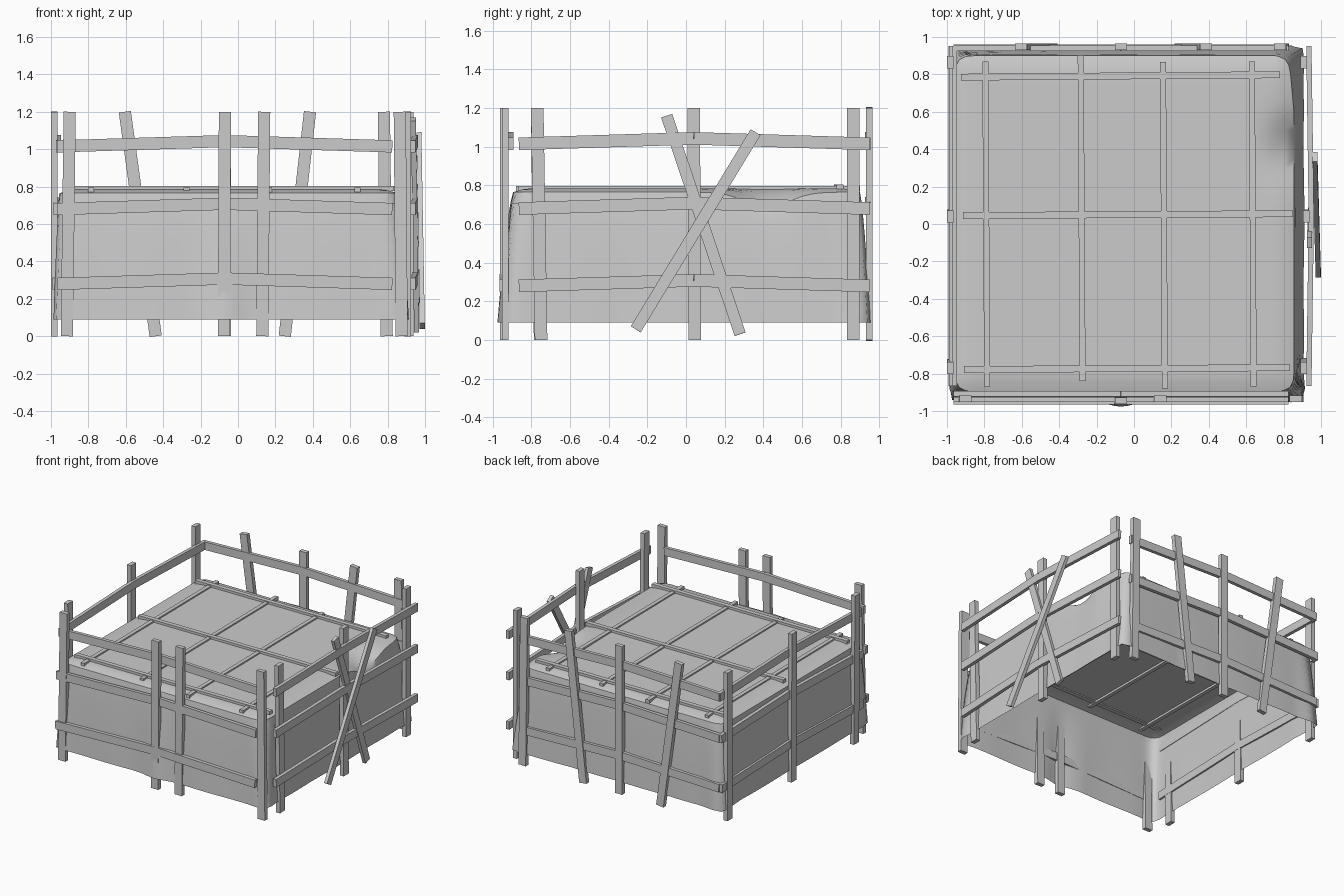
import bpy, bmesh, math
from mathutils import Vector, Matrix

if "Cube" in bpy.data.objects:
    bpy.data.objects.remove(bpy.data.objects["Cube"])


def plank(name, p0, p1, width, normal, thick):
    """Straight board from p0 to p1, its broad face looking along normal."""
    p0, p1 = Vector(p0), Vector(p1)
    along = (p1 - p0).normalized()
    side = along.cross(Vector(normal)).normalized()
    out = side.cross(along)
    m = Matrix((side * width, out * thick, along * (p1 - p0).length)).transposed().to_4x4()
    m.translation = (p0 + p1) / 2
    bm = bmesh.new()
    bmesh.ops.create_cube(bm, size=1, matrix=m)
    bmesh.ops.recalc_face_normals(bm, faces=bm.faces)
    me = bpy.data.meshes.new(name)
    bm.to_mesh(me)
    bm.free()
    ob = bpy.data.objects.new(name, me)
    bpy.context.collection.objects.link(ob)
    return ob


def fence(name, place, normal, posts, post_off, rail, rail_offs):
    """One side: posts (bottom, top) and three bent rails (start, middle, end)."""
    for (a, b), off in zip(posts, post_off):
        plank(name + "_post", place(a, off, 0), place(b, off, 1.2), 0.065, normal, 0.035)
    a, mid, b = rail
    for z, (off, off_mid) in zip((0.29, 0.69, 1.025), rail_offs):
        centre = place(mid, off_mid, z + 0.018)
        plank(name + "_rail", place(a, off, z - 0.01), centre, 0.065, normal, 0.028)
        plank(name + "_rail", centre, place(b, off, z - 0.01), 0.065, normal, 0.028)


def along_x(s, off, z):
    return (s, off, z)


def along_y(s, off, z):
    return (off, s, z)


# four fence sides
fence("front", along_x, (0, 1, 0),
      [(-0.915, -0.9), (-0.075, -0.07), (0.13, 0.14), (0.875, 0.865)],
      [-0.935, -0.945, -0.935, -0.935], (-0.965, -0.07, 0.825),
      [(-0.95, -0.95), (-0.938, -0.938), (-0.908, -0.908)])
fence("back", along_x, (0, 1, 0),
      [(-0.44, -0.605), (-0.07, -0.07), (0.25, 0.385), (0.795, 0.78)],
      [0.948] * 4, (-0.965, -0.07, 0.825),
      [(0.945, 0.945), (0.94, 0.94), (0.94, 0.94)])
fence("left", along_y, (1, 0, 0),
      [(-0.755, -0.77), (0.045, 0.04), (0.865, 0.865)],
      [-0.983] * 3, (-0.865, 0.04, 0.95),
      [(-0.978, -0.978), (-0.972, -0.972), (-0.96, -0.96)])
fence("right", along_y, (1, 0, 0),
      [(-0.75, -0.77), (0.045, 0.04), (0.865, 0.865)],
      [0.907, 0.922, 0.907], (-0.865, 0.04, 0.95),
      [(0.935, 0.948)] * 3)

# crossed boards on the right side
plank("cross_board", (0.955, 0.28, 0.03), (0.938, -0.1, 1.16), 0.06, (1, 0, 0), 0.027)
plank("cross_board", (0.985, -0.26, 0.055), (0.967, 0.36, 1.075), 0.06, (1, 0, 0), 0.027)

# roof lattice
for x0, x1, y0, y1 in ((-0.785, -0.795, -0.87, 0.87), (-0.275, -0.285, -0.84, 0.9),
                       (0.165, 0.155, -0.88, 0.865), (0.64, 0.63, -0.87, 0.87)):
    plank("roof_slat_long", (x0, y0, 0.782), (x1, y1, 0.782), 0.032, (0, 0, 1), 0.028)
for x0, x1, y0, y1 in ((-0.925, 0.78, 0.785, 0.798), (-0.915, 0.85, 0.045, 0.055),
                       (-0.91, 0.835, -0.778, -0.768)):
    plank("roof_slat_cross", (x0, y0, 0.79), (x1, y1, 0.79), 0.036, (0, 0, 1), 0.028)


# tarpaulin: a grid whose middle is the roof and whose rim is folded down as walls
def drape(u, v):
    m = max(abs(u), abs(v))
    rim = 0.6
    t = max(0.0, (m - rim) / (1 - rim))
    k = 1 / m if m > rim else 1 / rim
    a, b = u * k, v * k
    flare = t ** 0.7
    left, right = -0.955 - 0.022 * flare, 0.855 + 0.05 * flare
    front, back = -0.895 - 0.05 * flare, 0.9 + 0.043 * flare
    x = left + (right - left) * (a + 1) / 2
    y = front + (back - front) * (b + 1) / 2
    edge = max(abs(a), abs(b))
    if edge > 0.999:
        corner = min(abs(a), abs(b)) ** 6
        # flare at the corners, rounded off at the very tip
        wave = flare * (0.022 * corner + 0.006 * math.sin(7 * a - 4 * b + 1))
        cut = max(0, abs(a) + abs(b) - 1.93) * 0.3
        if abs(b) > 0.999:
            if b < 0:
                wave -= flare * 0.025 * math.exp(-((x + 0.07) / 0.09) ** 2)
            y += math.copysign(wave, b)
        if abs(a) > 0.999:
            x += math.copysign(wave, a)
        x -= math.copysign(cut, a)
        y -= math.copysign(cut, b)
    if t > 0:
        z = 0.765 - 0.675 * t
    else:
        z = 0.785 - 0.02 * max(0, (edge - 0.88) / 0.12) ** 2
    # sagging fold near the right back corner
    dent = math.exp(-((x - 0.87) / 0.14) ** 2 - ((y - 0.42) / 0.16) ** 2) * (1 - t) ** 3
    z -= 0.08 * dent
    x -= 0.03 * max(0, y - 0.6) * 3 * (1 - t) * (a > 0.9)
    return (x, y, z)


bm = bmesh.new()
bmesh.ops.create_grid(bm, x_segments=60, y_segments=60, size=1)
for vert in bm.verts:
    vert.co = drape(vert.co.x, vert.co.y)
bmesh.ops.recalc_face_normals(bm, faces=bm.faces)
me = bpy.data.meshes.new("tarpaulin")
bm.to_mesh(me)
bm.free()
tarp = bpy.data.objects.new("tarpaulin", me)
bpy.context.collection.objects.link(tarp)
bpy.context.view_layer.objects.active = tarp
tarp.select_set(True)
bpy.ops.object.shade_smooth_by_angle(angle=math.radians(50))
